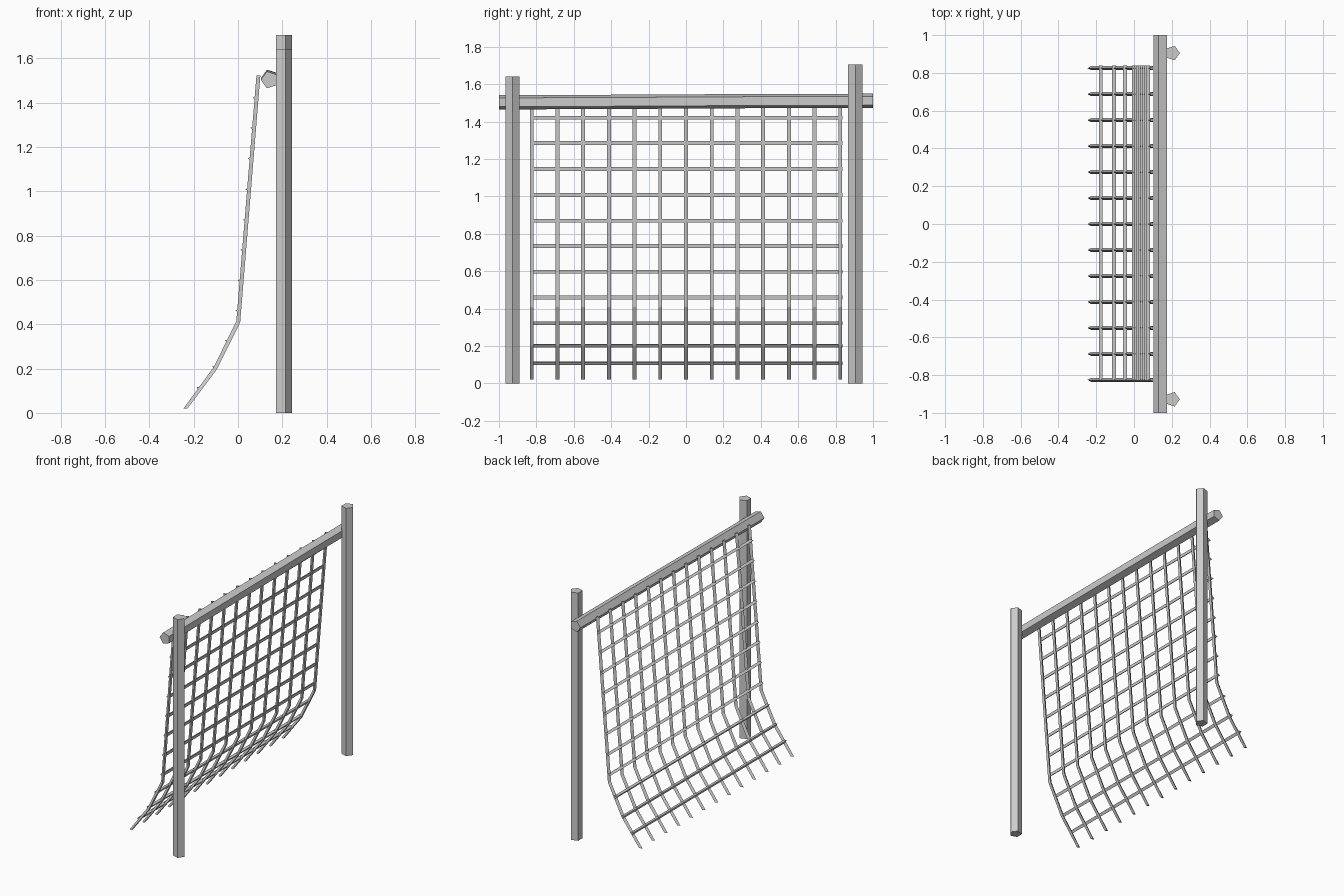
import bpy, bmesh
from math import cos, sin, pi
from mathutils import Vector as V

if "Cube" in bpy.data.objects:
    bpy.data.objects.remove(bpy.data.objects["Cube"])


def prism(name, rings, sides, r, phase=0.0):
    """Sweep an n-sided section through rings of (centre, u axis, v axis)."""
    bm = bmesh.new()
    loops = []
    for c, u, v in rings:
        loops.append([bm.verts.new(c + u * r * cos(phase + 2 * pi * i / sides)
                                   + v * r * sin(phase + 2 * pi * i / sides))
                      for i in range(sides)])
    for a, b in zip(loops, loops[1:]):
        for i in range(sides):
            j = (i + 1) % sides
            bm.faces.new((a[i], a[j], b[j], b[i]))
    bm.faces.new(loops[0])
    bm.faces.new(loops[-1])
    bmesh.ops.recalc_face_normals(bm, faces=bm.faces)
    me = bpy.data.meshes.new(name)
    bm.to_mesh(me)
    bm.free()
    return place(name, me)


def place(name, mesh, loc=(0, 0, 0)):
    ob = bpy.data.objects.new(name, mesh)
    ob.location = loc
    bpy.context.collection.objects.link(ob)
    return ob


X, Y, Z = V((1, 0, 0)), V((0, 1, 0)), V((0, 0, 1))

# Two five-sided posts, flat face toward the beam
for name, y, top in (("post_front", -0.928, 1.64), ("post_back", 0.905, 1.705)):
    prism(name, [(V((0.203, y, z)), X, Y) for z in (0, top)], 5, 0.04)

# Slightly crooked five-sided top beam
beam = [(-1, 1.503), (-0.28, 1.506), (0.42, 1.51), (1, 1.511)]
prism("top_beam", [(V((0.143, y, z)), X, Z) for y, z in beam], 5, 0.04, pi)

# Net profile in x-z: hangs down, then flares out at the foot
path = [V((x, 0, z)) for x, z in
        ((0.095, 1.522), (0.004, 0.41), (-0.1, 0.2), (-0.234, 0.02))]
R = 0.0118


def normal(a, b):
    d = (b - a).normalized()
    return V((d.z, 0, -d.x))      # points toward -x when descending


# Vertical ropes: triangular section with the ridge toward -x
rings = [(path[0], -X, Y)]
for a, b, c in zip(path, path[1:], path[2:]):
    n1, n2 = normal(a, b), normal(b, c)
    m = (n1 + n2).normalized()
    rings.append((b, m / m.dot(n1), Y))
rings.append((path[-1], -X, Y))
COUNT, HALF = 13, 0.825
first = prism("vertical_rope", rings, 3, R)
first.location.y = -HALF
for i in range(1, COUNT):
    place("vertical_rope", first.data, (0, -HALF + 2 * HALF * i / (COUNT - 1), 0))

# Horizontal ropes, ridges turned with the slope of the net
for z in (1.42, 1.285, 1.147, 1.008, 0.87, 0.735, 0.597, 0.46, 0.32, 0.2, 0.105):
    a, b = next((a, b) for a, b in zip(path, path[1:]) if b.z < z <= a.z or b is path[-1])
    n = normal(a, b)
    c = a.lerp(b, (a.z - z) / (a.z - b.z)) + n * 0.008
    t = n.cross(Y)
    prism("horizontal_rope", [(c + Y * y, n, t) for y in (-0.828, 0.838)], 3, R)
